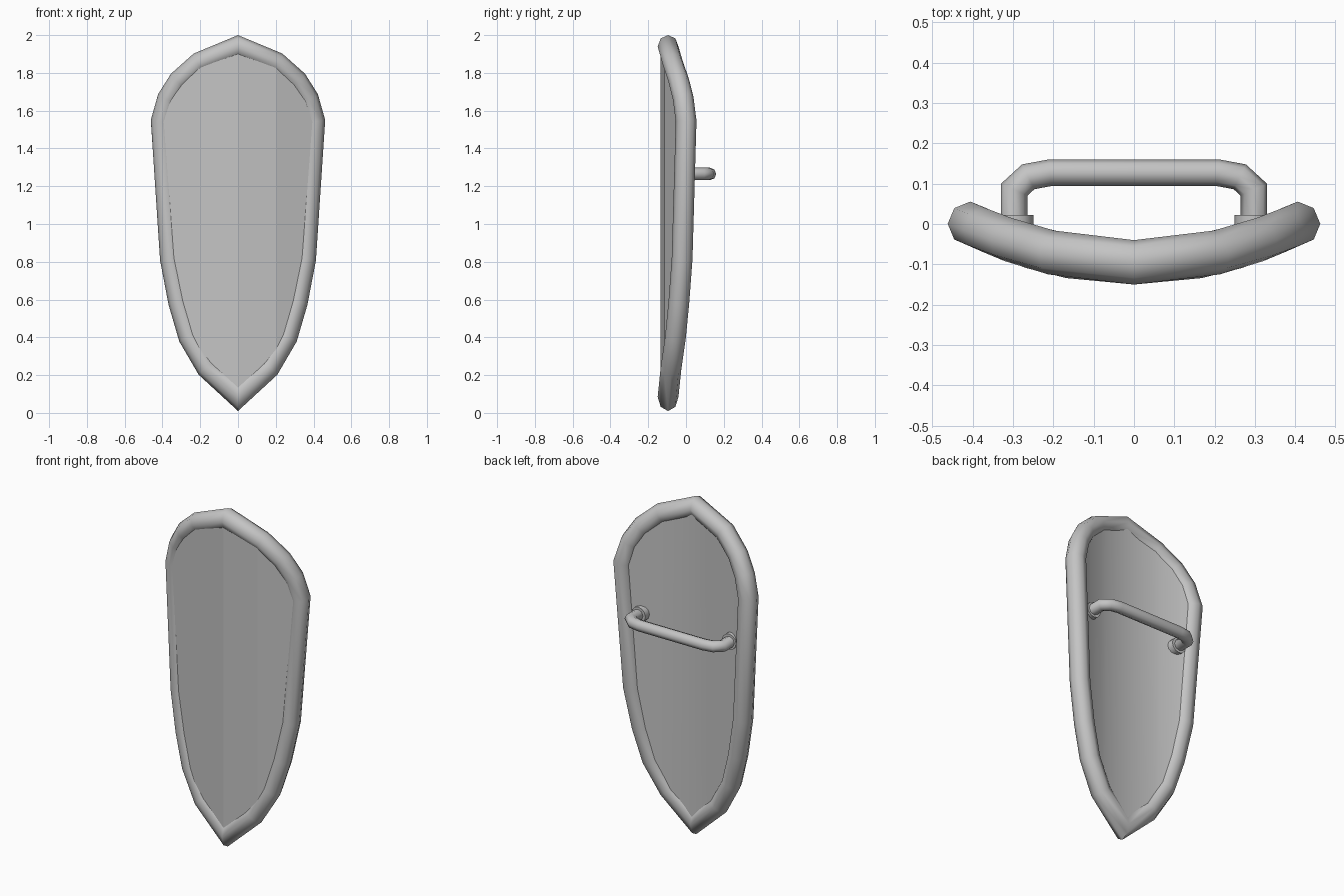
import bpy, bmesh, math
from mathutils import Vector, Matrix

old = bpy.data.objects.get("Cube")
if old:
    bpy.data.objects.remove(old, do_unlink=True)

grey = bpy.data.materials.new("light_grey")
grey.use_nodes = True
colour = (0.55, 0.55, 0.55, 1)
grey.diffuse_color = colour
grey.node_tree.nodes["Principled BSDF"].inputs["Base Color"].default_value = colour


def finish(name, bm, angle):
    bmesh.ops.recalc_face_normals(bm, faces=bm.faces[:])
    mesh = bpy.data.meshes.new(name)
    bm.to_mesh(mesh)
    bm.free()
    mesh.materials.append(grey)
    ob = bpy.data.objects.new(name, mesh)
    bpy.context.collection.objects.link(ob)
    bpy.ops.object.select_all(action='DESELECT')
    ob.select_set(True)
    bpy.context.view_layer.objects.active = ob
    bpy.ops.object.shade_smooth_by_angle(angle=math.radians(angle))
    return ob


def tube(name, points, radius, ref, sides=8, closed=False):
    """Sweep a mitred ring along a path; ref is roughly across its plane."""
    bm = bmesh.new()
    pts = [Vector(p) for p in points]
    n = len(pts)
    rings = []
    for i, p in enumerate(pts):
        before = pts[i - 1] if closed or i else p * 2 - pts[1]
        after = pts[(i + 1) % n] if closed or i < n - 1 else p * 2 - pts[i - 1]
        d0, d1 = (p - before).normalized(), (after - p).normalized()
        t = (d0 + d1).normalized()
        u = t.cross(Vector(ref)).normalized()
        v = u.cross(t)
        miter = 1 / max(t.dot(d1), 0.6)
        ring = []
        for k in range(sides):
            a = 2 * math.pi * k / sides
            ring.append(bm.verts.new(p + radius * (u * math.cos(a) * miter + v * math.sin(a))))
        rings.append(ring)
    for i in range(n if closed else n - 1):
        a, b = rings[i], rings[(i + 1) % n]
        for k in range(sides):
            m = (k + 1) % sides
            bm.faces.new((a[k], a[m], b[m], b[k]))
    if not closed:
        bm.faces.new(rings[0])
        bm.faces.new(rings[-1])
    return finish(name, bm, 60)


def bend(x):
    """Depth of the curved shield at a given width."""
    return -0.095 + 0.58 * x * x


def interp(table, x):
    for (x0, y0), (x1, y1) in zip(table, table[1:]):
        if x <= x1:
            return y0 + (y1 - y0) * (x - x0) / (x1 - x0)
    return table[-1][1]


# Half outline, from the centre out to the widest point
upper = [(0, 1.94), (0.205, 1.855), (0.312, 1.76), (0.372, 1.665), (0.406, 1.545)]
lower = [(0, 0.085), (0.165, 0.237), (0.26, 0.4), (0.314, 0.585), (0.358, 0.815), (0.406, 1.545)]

# Rim
half = upper + lower[-2::-1]
loop = half + [(-x, z) for x, z in half[-2:0:-1]]
tube("rim", [(x, bend(x), z) for x, z in loop], 0.055, (0, 1, 0), closed=True)

# Shield body: faceted front with a centre ridge, evenly curved back
front = [(0, -0.135), (0.205, -0.113), (0.406, -0.045)]
widths = sorted({x for x, z in upper + lower} | {0.08})
columns = [-x for x in widths[:0:-1]] + widths
bm = bmesh.new()
rows = []
for x in columns:
    w = abs(x)
    zt, zb = interp(upper, w), interp(lower, w)
    yf, yb = interp(front, w), bend(w) + 0.042
    rows.append([bm.verts.new(c) for c in
                 ((x, yf, zb), (x, yf, zt), (x, yb, zt), (x, yb, zb))])
for a, b in zip(rows, rows[1:]):
    for k in range(4):
        m = (k + 1) % 4
        bm.faces.new((a[k], a[m], b[m], b[k]))
bmesh.ops.remove_doubles(bm, verts=bm.verts[:], dist=0.0001)
finish("shield_body", bm, 8)

# Handle
grip_z = 1.265
side = [(0.297, -0.03), (0.297, 0.085), (0.262, 0.117), (0.208, 0.127)]
path = [(-x, y, grip_z) for x, y in side] + [(x, y, grip_z) for x, y in side[::-1]]
tube("handle", path, 0.033, (0, 0, 1))

# Handle mounts
for name, s in (("left_mount", 1), ("right_mount", -1)):
    bm = bmesh.new()
    place = Matrix.Translation((s * 0.295, -0.008, grip_z)) @ Matrix.Rotation(math.pi / 2, 4, 'X')
    bmesh.ops.create_cone(bm, cap_ends=True, segments=12, radius1=0.046,
                          radius2=0.046, depth=0.06, matrix=place)
    finish(name, bm, 40)
